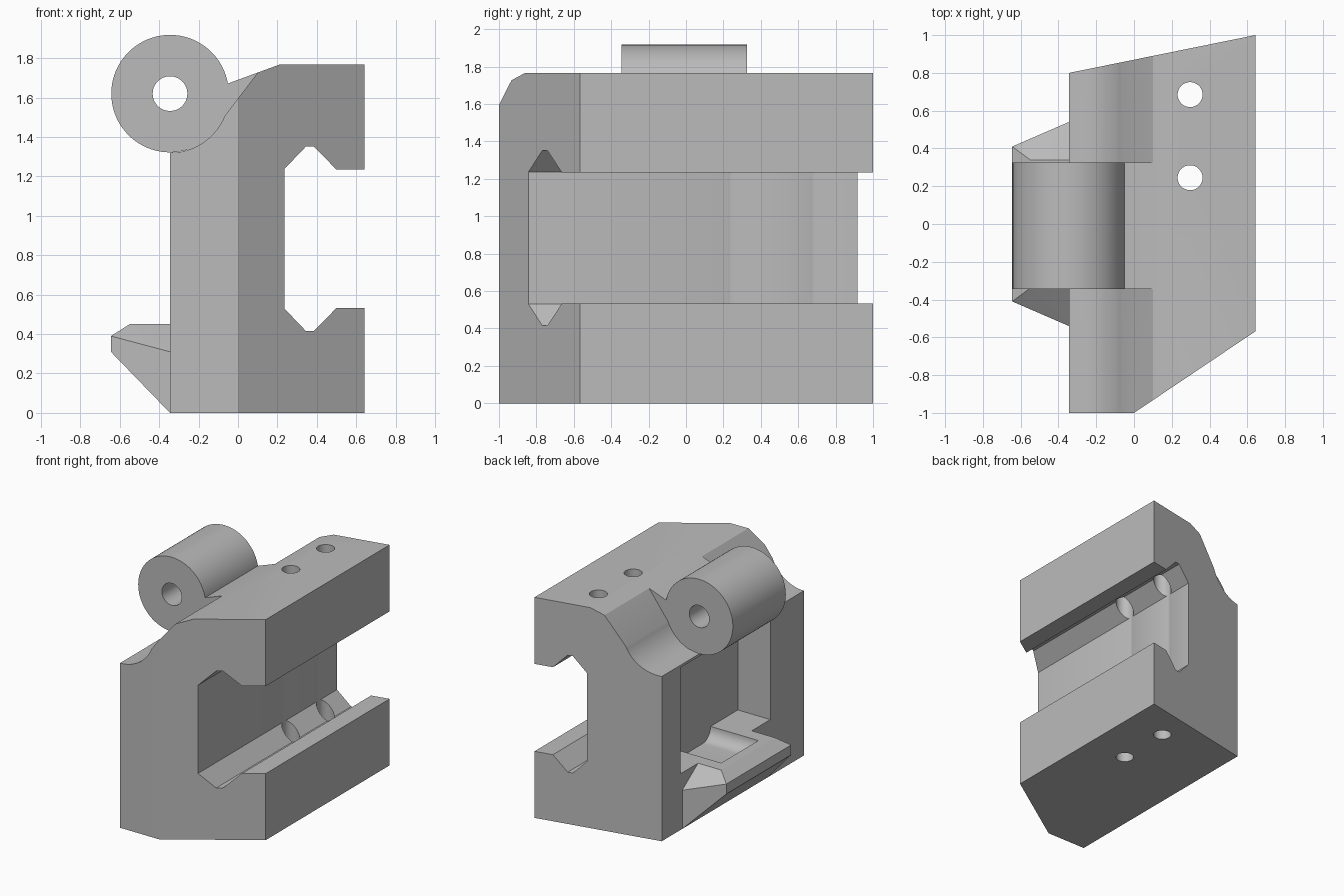
import bpy, bmesh, math
from mathutils import Vector

default = bpy.data.objects.get("Cube")
if default:
    bpy.data.objects.remove(default, do_unlink=True)

grey = bpy.data.materials.new("plain grey")
grey.use_nodes = True
COLOUR = (0.5, 0.5, 0.5, 1)
grey.diffuse_color = COLOUR
grey.node_tree.nodes["Principled BSDF"].inputs["Base Color"].default_value = COLOUR


def finish(name, bm):
    bmesh.ops.recalc_face_normals(bm, faces=bm.faces)
    mesh = bpy.data.meshes.new(name)
    bm.to_mesh(mesh)
    bm.free()
    mesh.materials.append(grey)
    obj = bpy.data.objects.new(name, mesh)
    bpy.context.collection.objects.link(obj)
    return obj


def prism(name, points, axis, low, high):
    """Extrude a 2D outline along x, y or z."""
    place = {"x": lambda a, b: (low, a, b),
             "y": lambda a, b: (a, low, b),
             "z": lambda a, b: (a, b, low)}[axis]
    bm = bmesh.new()
    face = bm.faces.new([bm.verts.new(place(*p)) for p in points])
    ext = bmesh.ops.extrude_face_region(bm, geom=[face])
    shift = Vector([high - low if axis == k else 0 for k in "xyz"])
    moved = [g for g in ext["geom"] if isinstance(g, bmesh.types.BMVert)]
    bmesh.ops.translate(bm, verts=moved, vec=shift)
    return finish(name, bm)


def arc(cx, cy, r, start, end, steps):
    angles = [math.radians(start + (end - start) * i / steps) for i in range(steps + 1)]
    return [(cx + r * math.cos(a), cy + r * math.sin(a)) for a in angles]


def combine(target, tool, operation):
    mod = target.modifiers.new("combine", "BOOLEAN")
    mod.operation, mod.object, mod.solver = operation, tool, "EXACT"
    bpy.context.view_layer.objects.active = target
    bpy.ops.object.modifier_apply(modifier=mod.name)
    bpy.data.objects.remove(tool, do_unlink=True)


BACK_X = -0.345
HUB = (BACK_X, 1.62)
HUB_Y = (-0.345, 0.325)

# C-shaped clamp body with V grooves in both jaws and a round seat behind the hub
lower_jaw = [(0.643, 0), (0.643, 0.533), (0.5, 0.533), (0.385, 0.415),
             (0.345, 0.415), (0.235, 0.53)]
upper_jaw = [(x, 1.767 - z) for x, z in reversed(lower_jaw)]
seat = arc(*HUB, 0.3, -22, -90, 20)
body = prism("clamp_body", [(BACK_X, 0)] + lower_jaw + upper_jaw
             + [(0.21, 1.767), (0.1, 1.727)] + seat, "y", -1.2, 1.2)

# Slanted ends, trimmed to the plan outline
plan = prism("plan_trim", [(-0.6, -1), (0, -1), (0.8, -0.4625),
                           (0.8, 1.032), (-0.6, 0.748)], "z", -0.2, 2)
combine(body, plan, "INTERSECT")

# Wedge-shaped catch on the back
bm = bmesh.new()
for side in (-1, 1):
    for x, y, z in ((-0.55, 0.34, 0.45), (-0.645, 0.41, 0.39), (-0.645, 0.41, 0.31)):
        bm.verts.new((x, side * y, z))
    for x in (BACK_X, -0.3):
        for y, z in ((0.34, 0.45), (0.54, 0.31), (0.54, 0)):
            bm.verts.new((x, side * y, z))
bmesh.ops.convex_hull(bm, input=bm.verts)
combine(body, finish("catch", bm), "UNION")

# Deep pocket above the catch
pocket = prism("pocket", [(-0.8, 0.45), (-0.057, 0.45), (-0.057, 1.3), (-0.8, 1.3)],
               "y", -0.575, 0.56)
combine(body, pocket, "DIFFERENCE")

# Rounded scoop in the pocket floor
scoop = prism("scoop", [(-0.23, 0.55)] + arc(-0.13, 0.45, 0.1, 180, 270, 10)
              + arc(0.14, 0.45, 0.1, 270, 360, 10) + [(0.24, 0.55)], "x", -0.48, -0.057)
combine(body, scoop, "DIFFERENCE")

# Hinge hub and the web that joins it to the body
web = prism("hub_web", [(-0.05, 1.672), (0.1, 1.727), (0.15, 1.5), (-0.05, 1.4),
                        (-0.25, 1.32), (BACK_X, 1.5)], "y", *HUB_Y)
combine(body, web, "UNION")
hub = prism("hinge_hub", arc(*HUB, 0.298, 0, 360, 80)[:-1], "y", *HUB_Y)
combine(body, hub, "UNION")
bore = prism("hinge_bore", arc(*HUB, 0.088, 0, 360, 48)[:-1], "y", -0.5, 0.5)
combine(body, bore, "DIFFERENCE")

# Two vertical bolt holes through both jaws
for y in (0.245, 0.685):
    hole = prism("bolt_hole", arc(0.297, y, 0.066, 0, 360, 48)[:-1], "z", -0.1, 2)
    combine(body, hole, "DIFFERENCE")

# Smooth curved faces, keep hard edges sharp
for obj in bpy.context.selected_objects:
    obj.select_set(False)
body.select_set(True)
bpy.context.view_layer.objects.active = body
bpy.ops.object.shade_smooth_by_angle(angle=math.radians(20))
